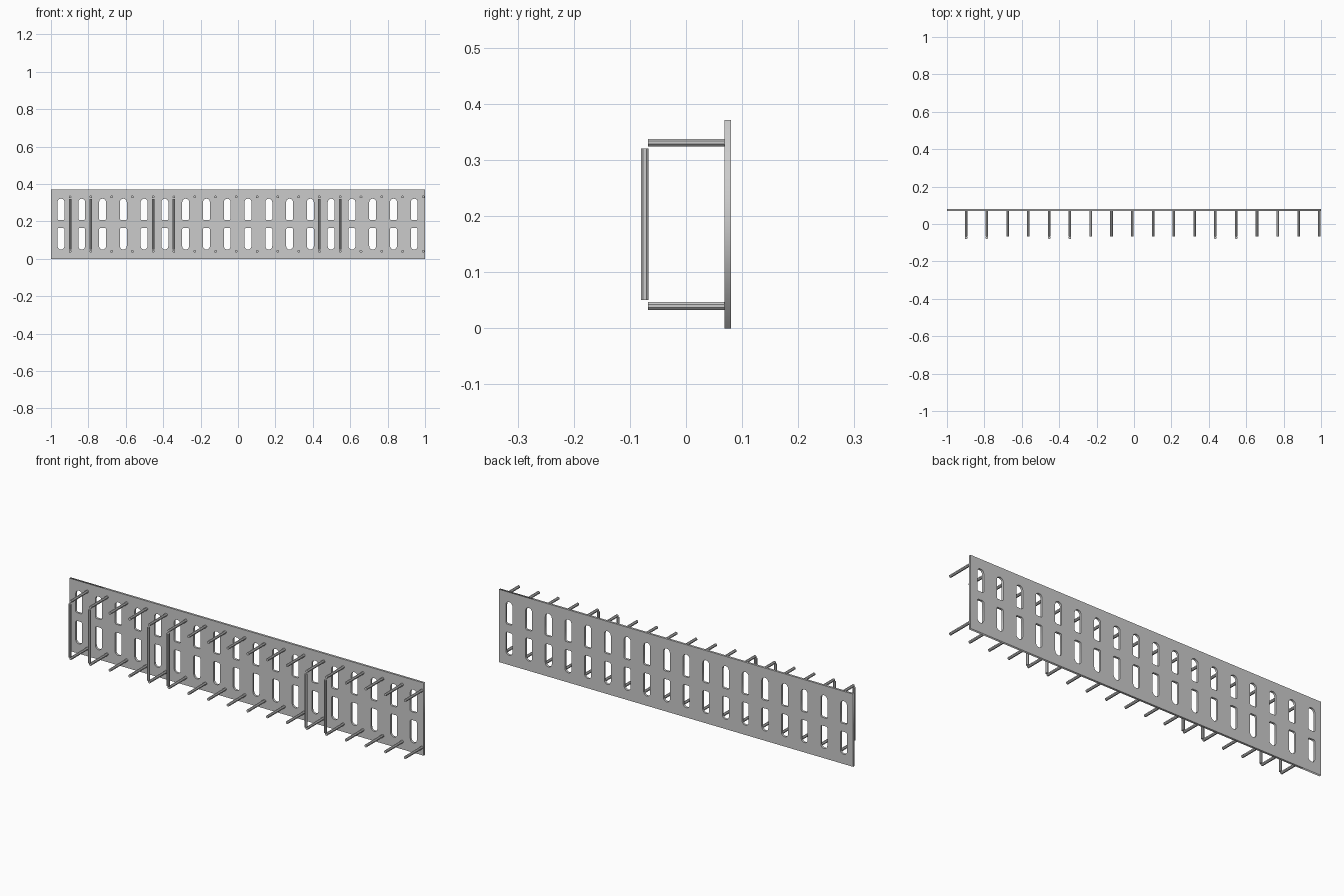
import bpy
import math

if "Cube" in bpy.data.objects:
    bpy.data.objects.remove(bpy.data.objects["Cube"])

N = 18
PITCH = 2 / N
H = 0.371
MID = H / 2


def slot(cx, sign):
    # Rounded outer end, nearly square inner end
    r, inner, outer, c = 0.0185, 0.021, 0.136, 0.005
    pts = [(-r, inner + c), (-r + c, inner), (r - c, inner), (r, inner + c)]
    for k in range(9):
        a = math.pi * k / 8
        pts.append((r * math.cos(a), outer - r + r * math.sin(a)))
    return [(cx + x, MID + sign * z) for x, z in pts]


def rod(name, loc, radius, length, rot):
    bpy.ops.mesh.primitive_cylinder_add(vertices=8, radius=radius, depth=length,
                                        location=loc, rotation=rot)
    ob = bpy.context.object
    ob.name = name
    # Put flats on the sides
    for v in ob.data.vertices:
        x, y = v.co.x, v.co.y
        a = math.pi / 8
        v.co.x = x * math.cos(a) - y * math.sin(a)
        v.co.y = x * math.sin(a) + y * math.cos(a)
    return ob


# Slotted back plate
curve = bpy.data.curves.new("back_plate", 'CURVE')
curve.dimensions = '2D'
curve.fill_mode = 'BOTH'
curve.extrude = 0.0055
loops = [[(-1, 0), (1, 0), (1, H), (-1, H)]]
for i in range(N):
    for sign in (1, -1):
        loops.append(slot(-1 + PITCH * (i + 0.5) - 0.002, sign))
for pts in loops:
    sp = curve.splines.new('POLY')
    sp.points.add(len(pts) - 1)
    for p, (x, z) in zip(sp.points, pts):
        p.co = (x, z, 0, 1)
    sp.use_cyclic_u = True
plate = bpy.data.objects.new("back_plate", curve)
bpy.context.collection.objects.link(plate)
plate.rotation_euler = (math.pi / 2, 0, 0)
plate.location = (0, 0.0745, 0)
bpy.context.view_layer.objects.active = plate
plate.select_set(True)
bpy.ops.object.convert(target='MESH')

# Two rows of pegs, with upright bars across some pairs
for i in range(N):
    x = -0.898 + PITCH * i
    for label, z in (("upper", MID + 0.1455), ("lower", MID - 0.1455)):
        rod(f"{label}_peg_{i + 1}", (x, 0.001, z), 0.0074, 0.138, (math.pi / 2, 0, 0))
    if i in (0, 1, 4, 5, 12, 13):
        rod(f"upright_bar_{i + 1}", (x, -0.0735, MID), 0.0074, 0.27, (0, 0, 0))
